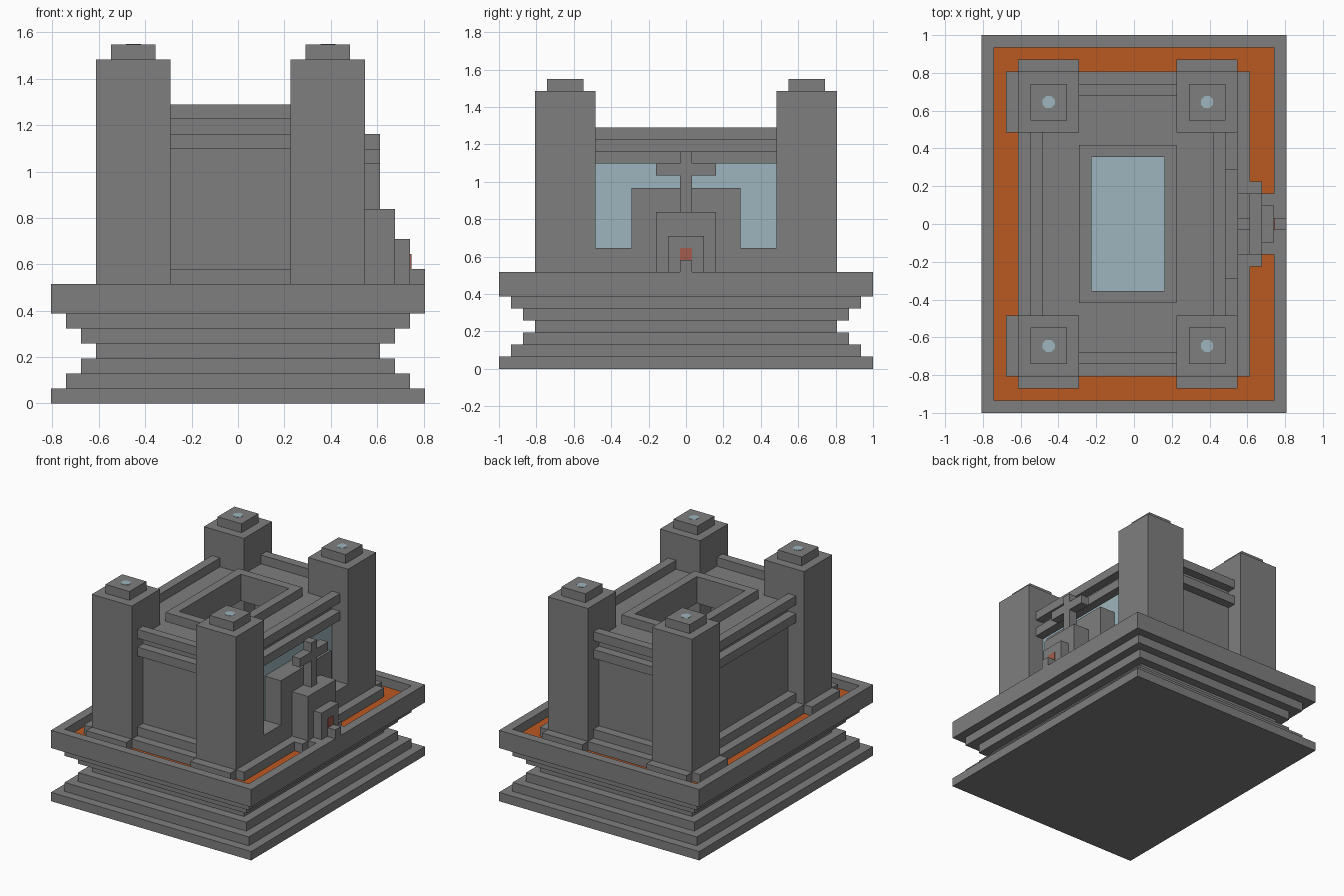
import bpy

cube = bpy.data.objects.get("Cube")
if cube:
    bpy.data.objects.remove(cube, do_unlink=True)

# The building sits on a block grid: 25 wide, 31 deep, 24 high
U = 2 / 31
W, D = 25, 31


def material(name, rgb):
    m = bpy.data.materials.new(name)
    m.use_nodes = True
    col = (*rgb, 1)
    m.diffuse_color = col
    bsdf = m.node_tree.nodes["Principled BSDF"]
    bsdf.inputs["Base Color"].default_value = col
    bsdf.inputs["Roughness"].default_value = 0.9
    return m


STONE = material("stone grey", (0.21, 0.21, 0.21))
LAVA = material("molten orange", (0.5, 0.1, 0.016))
GLASS = material("pale blue", (0.34, 0.46, 0.51))
FLAME = material("dull red", (0.37, 0.11, 0.075))


def box(name, x, y, z, mat=STONE):
    """Box from grid ranges (start, end) on each axis."""
    bpy.ops.mesh.primitive_cube_add(size=1)
    ob = bpy.context.object
    ob.name = name
    ob.location = ((sum(x) - W) / 2 * U, (sum(y) - D) / 2 * U, sum(z) / 2 * U)
    ob.scale = [(r[1] - r[0]) * U for r in (x, y, z)]
    ob.data.materials.append(mat)
    return ob


def ring(name, x, y, z, ix, iy):
    """Rectangular frame between an outer and an inner rectangle."""
    box(name + "_front", x, (y[0], iy[0]), z)
    box(name + "_back", x, (iy[1], y[1]), z)
    box(name + "_left", (x[0], ix[0]), iy, z)
    box(name + "_right", (ix[1], x[1]), iy, z)


# Stepped base, narrow at the waist
for k, inset in enumerate((0, 1, 2, 3, 2, 1)):
    box("base_step", (inset, W - inset), (inset, D - inset), (k, k + 1))

# Moat with rim and central platform
ring("moat_rim", (0, W), (0, D), (6, 8), (1, W - 1), (1, D - 1))
box("lava_moat", (1, W - 1), (1, D - 1), (6, 7), LAVA)
box("platform", (3, 21), (3, 28), (7, 8))
box("entrance_skirt", (21, 22), (3, 28), (7, 8))
box("entrance_landing", (22, 23), (12, 19), (7, 8))
box("entrance_landing_step", (23, 24), (13, 18), (7, 8))

# Corner towers with caps, lamps and low skirts
for x in (3, 16):
    for y in (3, 23):
        box("tower", (x, x + 5), (y, y + 5), (8, 23))
        box("tower_cap", (x + 1, x + 4), (y + 1, y + 4), (23, 24))
        sy = 2 if y == 3 else 28
        box("tower_skirt", (x, x + 5), (sy, sy + 1), (7, 8))
        if x == 3:
            box("tower_side_skirt", (2, 3), (y, y + 5), (7, 8))
        bpy.ops.mesh.primitive_cylinder_add(
            vertices=8, radius=0.035, depth=0.004, rotation=(0, 0, 0.3927),
            location=((x + 2.5 - W / 2) * U, (y + 2.5 - D / 2) * U, 24 * U))
        lamp = bpy.context.object
        lamp.name = "tower_lamp"
        lamp.data.materials.append(GLASS)

# Recessed walls, sills and raised rails between the towers
for y in (4, 26):
    wall_y = 5 if y == 4 else 25
    box("wall", (8, 16), (wall_y, wall_y + 1), (8, 17))
    box("sill", (8, 16), (y, y + 1), (8, 9))
    box("rail", (8, 16), (y, y + 1), (19, 20))
box("side_wall", (5, 6), (8, 23), (8, 17))
box("side_sill", (4, 5), (8, 23), (8, 9))
for x in (4, 19):
    box("side_rail", (x, x + 1), (8, 23), (19, 20))

# Roof with an open skylight and parapet
sky_x, sky_y = (9, 15), (10, 21)
ring("cornice", (4, 20), (4, 27), (17, 18), sky_x, sky_y)
ring("roof", (5, 19), (5, 26), (18, 19), sky_x, sky_y)
ring("skylight_parapet", (8, 16), (9, 22), (19, 20), sky_x, sky_y)
floor = box("inner_floor", (6, 18), (6, 25), (8, 8.1), GLASS)

# Entrance side: window, wall block and stepped altar
box("window", (18, 19), (8, 23), (10, 17), GLASS)
box("window_sill", (18, 21), (8, 23), (8, 10))
box("window_block", (19, 21), (11, 20), (10, 15))
box("altar_back", (21, 23), (13, 18), (8, 13))
box("altar_middle", (23, 24), (14, 17), (8, 11))
box("altar_front", (24, 25), (15, 16), (8, 9))
box("altar_flame", (24, 24.08), (15, 16), (9, 10), FLAME)

# Cross above the altar
box("cross_post", (21, 22), (15, 16), (13, 18))
box("cross_arm", (21, 22), (13, 18), (16, 17))
